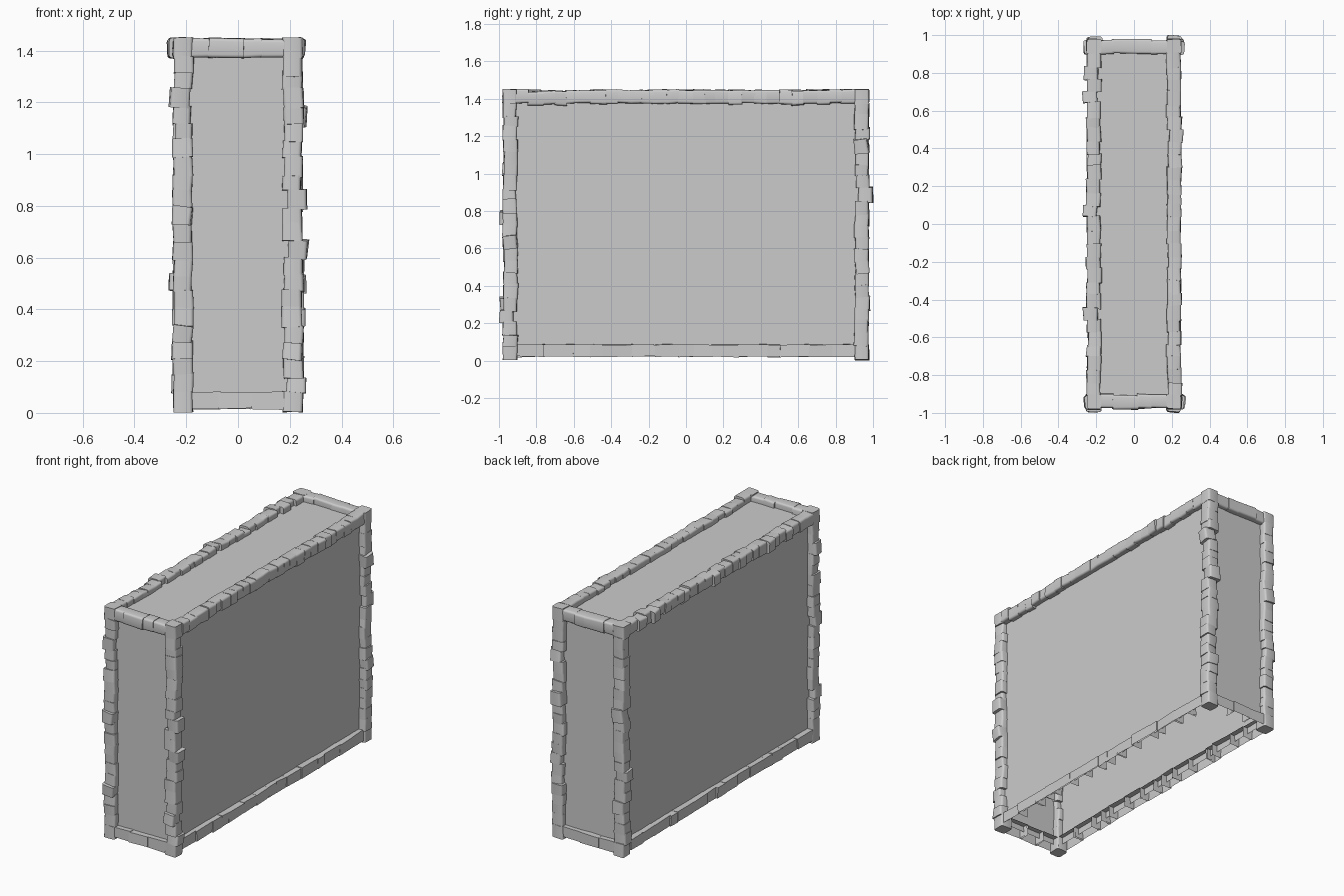
import bpy, bmesh, random
from math import radians
from mathutils import Vector, Matrix, Euler

if "Cube" in bpy.data.objects:
    bpy.data.objects.remove(bpy.data.objects["Cube"])

random.seed(7)
X, Y, Z0, Z1 = 0.212, 0.94, 0.045, 1.41   # centre lines of the stone trim


def finish(name, bm, smooth=True):
    me = bpy.data.meshes.new(name)
    bm.to_mesh(me)
    bm.free()
    ob = bpy.data.objects.new(name, me)
    bpy.context.collection.objects.link(ob)
    if smooth:
        bpy.ops.object.select_all(action='DESELECT')
        ob.select_set(True)
        bpy.context.view_layer.objects.active = ob
        bpy.ops.object.shade_smooth_by_angle(angle=radians(40))


def stone(bm, centre, size, axis, rot, inward=None):
    """One worn block; with inward given it is a thin shell open below and inside."""
    sb = bmesh.new()
    bmesh.ops.create_cube(sb, size=1)
    if inward:
        hidden = [f for f in sb.faces
                  if f.normal.z < -0.5 or f.normal.dot(inward) > 0.5]
        bmesh.ops.delete(sb, geom=hidden, context='FACES')
    for v in sb.verts:
        v.co = Vector(v.co[i] * size[i] + random.uniform(-.003, .003) for i in range(3))
    if not inward:
        long_edges = [e for e in sb.edges
                      if abs((e.verts[0].co - e.verts[1].co).normalized()[axis]) > 0.8]
        bmesh.ops.bevel(sb, geom=long_edges, offset=0.012, segments=3,
                        profile=0.5, affect='EDGES')
    sb.transform(Matrix.Translation(centre) @ rot.to_matrix().to_4x4())
    tmp = bpy.data.meshes.new("tmp")
    sb.to_mesh(tmp)
    sb.free()
    bm.from_mesh(tmp)
    bpy.data.meshes.remove(tmp)


def even_cuts(a, b, n):
    step = (b - a) / n
    mid = [a + step * (i + random.uniform(-.15, .15)) for i in range(1, n)]
    return [a] + mid + [b]


def row(name, base, axis, cuts, outward, shell=False):
    """Line of stones along one axis; a few slip outwards and tilt."""
    bm = bmesh.new()
    for a, b in zip(cuts, cuts[1:]):
        c = Vector(base)
        c[axis] = (a + b) / 2
        w = 0.066 if shell else random.uniform(0.070, 0.078)
        size = [w, w, w]
        size[axis] = b - a + 0.006
        tilt = 2.0
        for o in outward:
            c += Vector(o) * random.uniform(-.005, .005)
        if not shell and random.random() < 0.13:
            c += Vector(random.choice(outward)) * 0.016
            tilt = 6.0
        if shell:
            tilt = 0.8
        rot = Euler([radians(random.uniform(-tilt, tilt)) for _ in range(3)])
        stone(bm, c, size, axis, rot, -Vector(outward[0]) if shell else None)
    finish(name, bm)


# plain wall panels: hollow box, open underneath
bm = bmesh.new()
bmesh.ops.create_cube(bm, size=1)
bmesh.ops.delete(bm, geom=[f for f in bm.faces if f.normal.z < -0.5], context='FACES')
for v in bm.verts:
    v.co = (v.co.x * 2 * X, v.co.y * 2 * Y, Z1 if v.co.z > 0 else Z0)
finish("wall_panels", bm, smooth=False)

long_base = [-.9, -.76, -.6, -.51, -.44, -.29, -.16, -.04, .04, .14,
             .28, .44, .5, .66, .78, .9]
short_base = [-.18, -.07, .05, .18]

for sx, side in ((-1, "left"), (1, "right")):
    out_x = (sx, 0, 0)
    # long top and bottom trim
    row("top_trim_" + side, (sx * X, 0, Z1), 1, even_cuts(-.905, .905, 27),
        [out_x, (0, 0, -.5)])
    row("bottom_trim_" + side, (sx * X, 0, 0.053), 1, long_base, [out_x], shell=True)
    for sy, end in ((-1, "front"), (1, "back")):
        # corner columns with square blocks at both ends
        row(f"corner_column_{end}_{side}", (sx * X, sy * Y, 0), 2,
            even_cuts(0.08, 1.375, 20), [out_x, (0, sy, 0)])
        bm = bmesh.new()
        for z in (0.043, Z1):
            stone(bm, Vector((sx * X, sy * Y, z)), (.077, .077, .08), 2, Euler((0, 0, 0)))
        finish(f"corner_blocks_{end}_{side}", bm)

for sy, end in ((-1, "front"), (1, "back")):
    # short top and bottom trim
    row("top_trim_" + end, (0, sy * Y, Z1), 0, [-.18, -.11, .02, .09, .18],
        [(0, sy, 0)])
    row("bottom_trim_" + end, (0, sy * Y, 0.048), 0, short_base, [(0, sy, 0)], shell=True)
